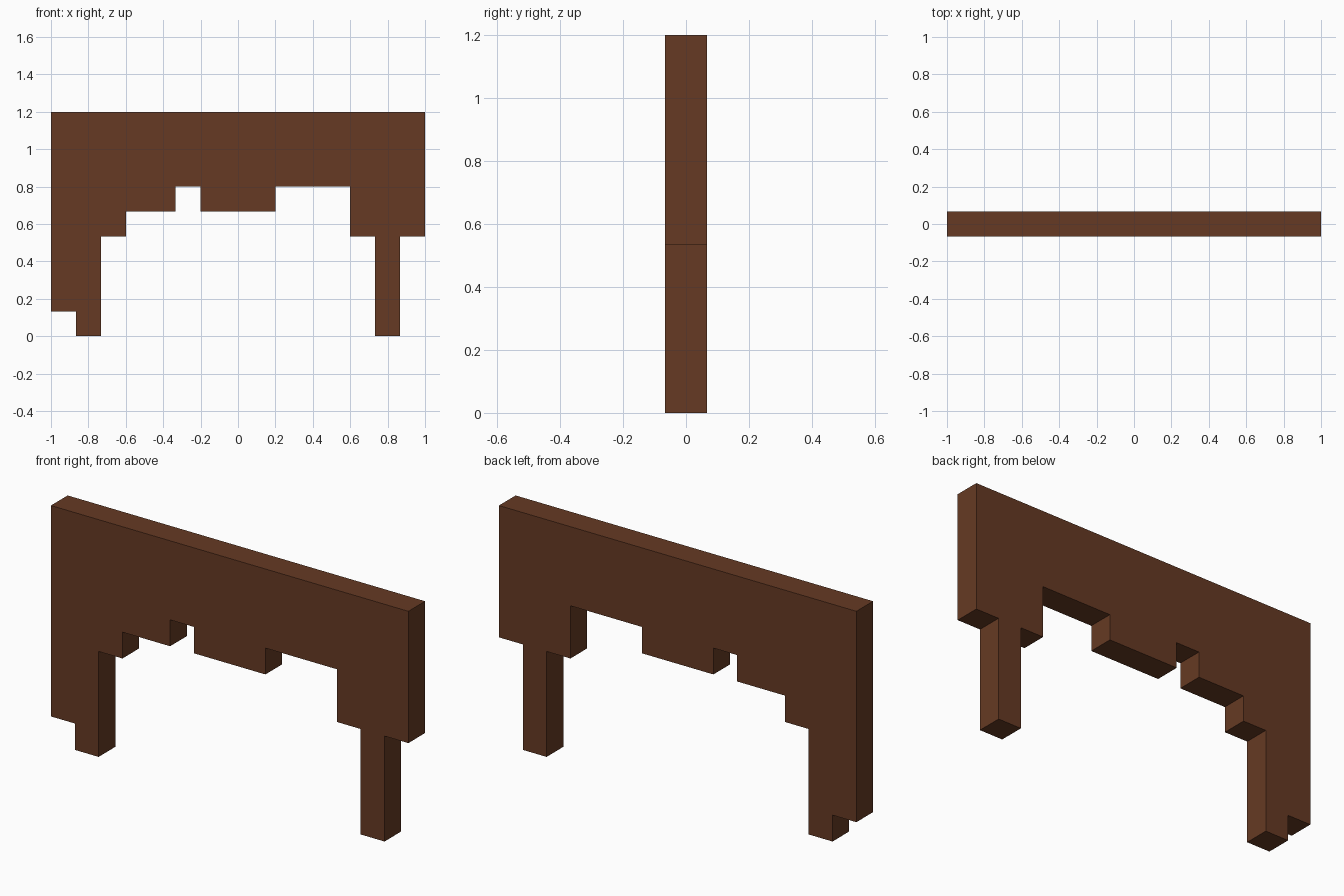
import bpy
import bmesh

if "Cube" in bpy.data.objects:
    bpy.data.objects.remove(bpy.data.objects["Cube"])

U = 2 / 15          # grid unit: the panel is 15 units wide, 9 high, 1 thick
HEIGHT = 9

# Stepped lower edge, left to right: (width, underside height) in units
STEPS = [(1, 1), (1, 0), (1, 4), (2, 5), (1, 6), (3, 5),
         (3, 6), (1, 4), (1, 0), (1, 4)]

# Outline of the hanging panel
outline = []
x = -7.5
for width, bottom in STEPS:
    outline += [(x, bottom), (x + width, bottom)]
    x += width
outline += [(7.5, HEIGHT), (-7.5, HEIGHT)]

# Extrude the outline front to back
bm = bmesh.new()
front = bm.faces.new([bm.verts.new((px * U, -U / 2, pz * U)) for px, pz in outline])
ext = bmesh.ops.extrude_face_region(bm, geom=[front], use_keep_orig=True)
back = [v for v in ext["geom"] if isinstance(v, bmesh.types.BMVert)]
bmesh.ops.translate(bm, verts=back, vec=(0, U, 0))
bmesh.ops.recalc_face_normals(bm, faces=bm.faces)

mesh = bpy.data.meshes.new("stepped_panel")
bm.to_mesh(mesh)
bm.free()

# Dark brown wood
brown = bpy.data.materials.new("dark_brown")
brown.diffuse_color = (0.133, 0.042, 0.017, 1)
brown.use_nodes = True
brown.node_tree.nodes["Principled BSDF"].inputs["Base Color"].default_value = brown.diffuse_color
mesh.materials.append(brown)

panel = bpy.data.objects.new("stepped_panel", mesh)
bpy.context.collection.objects.link(panel)
